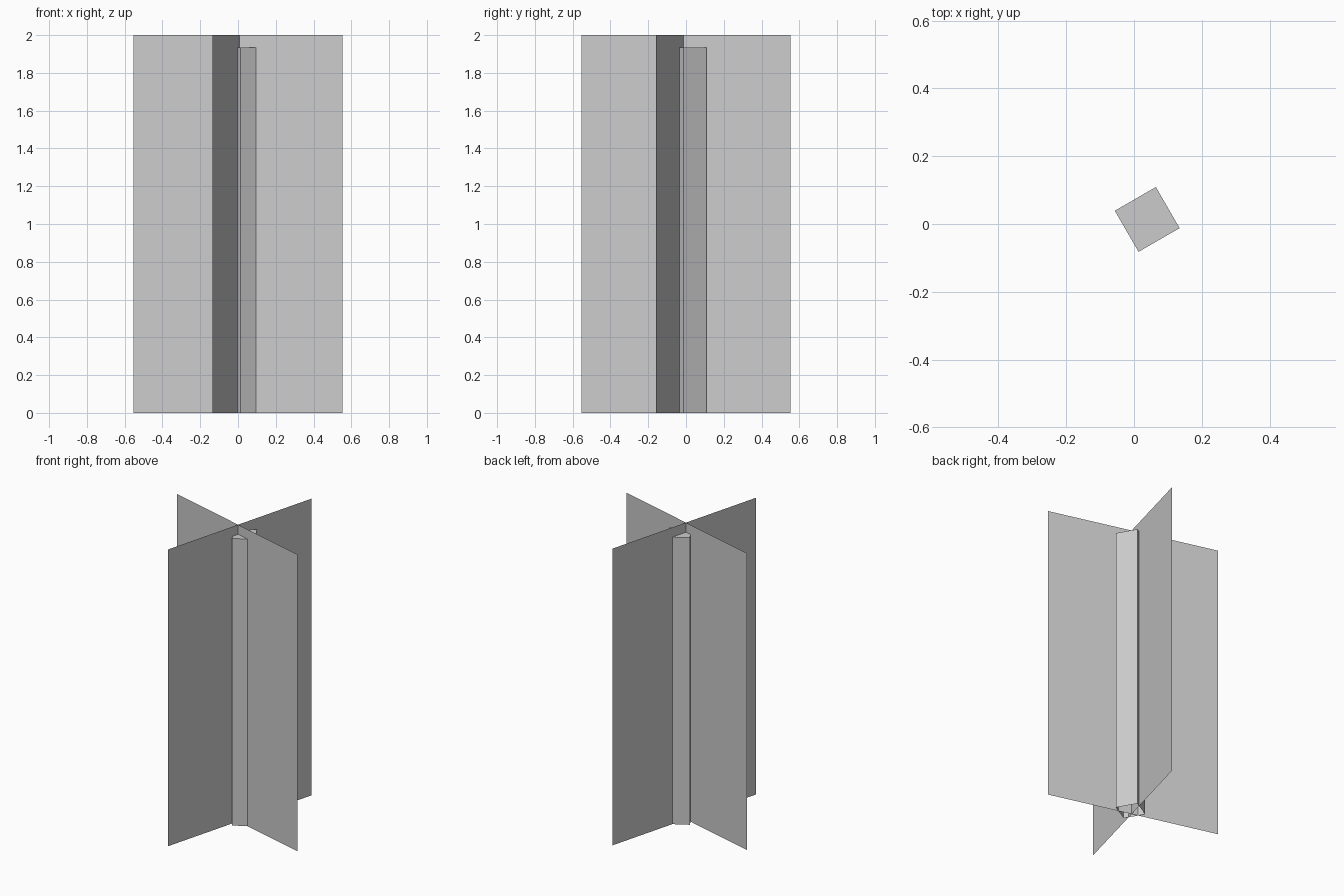
import bpy, bmesh
from math import radians, cos, sin
from mathutils import Matrix

if "Cube" in bpy.data.objects:
    bpy.data.objects.remove(bpy.data.objects["Cube"])

HEIGHT = 2.0
CENTRE = (0.009, -0.012)    # shared axis of the crossed cards
HALF_WIDTH = 0.572


def make_object(name, bm):
    mesh = bpy.data.meshes.new(name)
    bm.to_mesh(mesh)
    bm.free()
    obj = bpy.data.objects.new(name, mesh)
    bpy.context.collection.objects.link(obj)
    return obj


def foliage_card(name, angle, centre):
    """Upright single-sided rectangle turned about z."""
    dx, dy = HALF_WIDTH * cos(angle), HALF_WIDTH * sin(angle)
    bm = bmesh.new()
    corners = [(-1, 0), (1, 0), (1, HEIGHT), (-1, HEIGHT)]
    bm.faces.new([bm.verts.new((centre[0] + s * dx, centre[1] + s * dy, z))
                  for s, z in corners])
    return make_object(name, bm)


# Two crossed foliage cards, each centred on its long axis
foliage_card("foliage_card_wide", radians(-15), (0.0, -0.0096))
foliage_card("foliage_card_deep", radians(75), (0.0122, 0.0))

# Square trunk, turned 30 degrees, open underneath
TRUNK_TOP = 1.935
bm = bmesh.new()
bmesh.ops.create_cube(bm, size=1.0, matrix=(
    Matrix.Translation((0.039, 0.0135, TRUNK_TOP / 2))
    @ Matrix.Rotation(radians(30), 4, 'Z')
    @ Matrix.Diagonal((0.14, 0.14, TRUNK_TOP, 1))))
bm.normal_update()
bottom = [f for f in bm.faces if f.normal.z < -0.9]
bmesh.ops.delete(bm, geom=bottom, context='FACES_ONLY')
make_object("trunk", bm)
